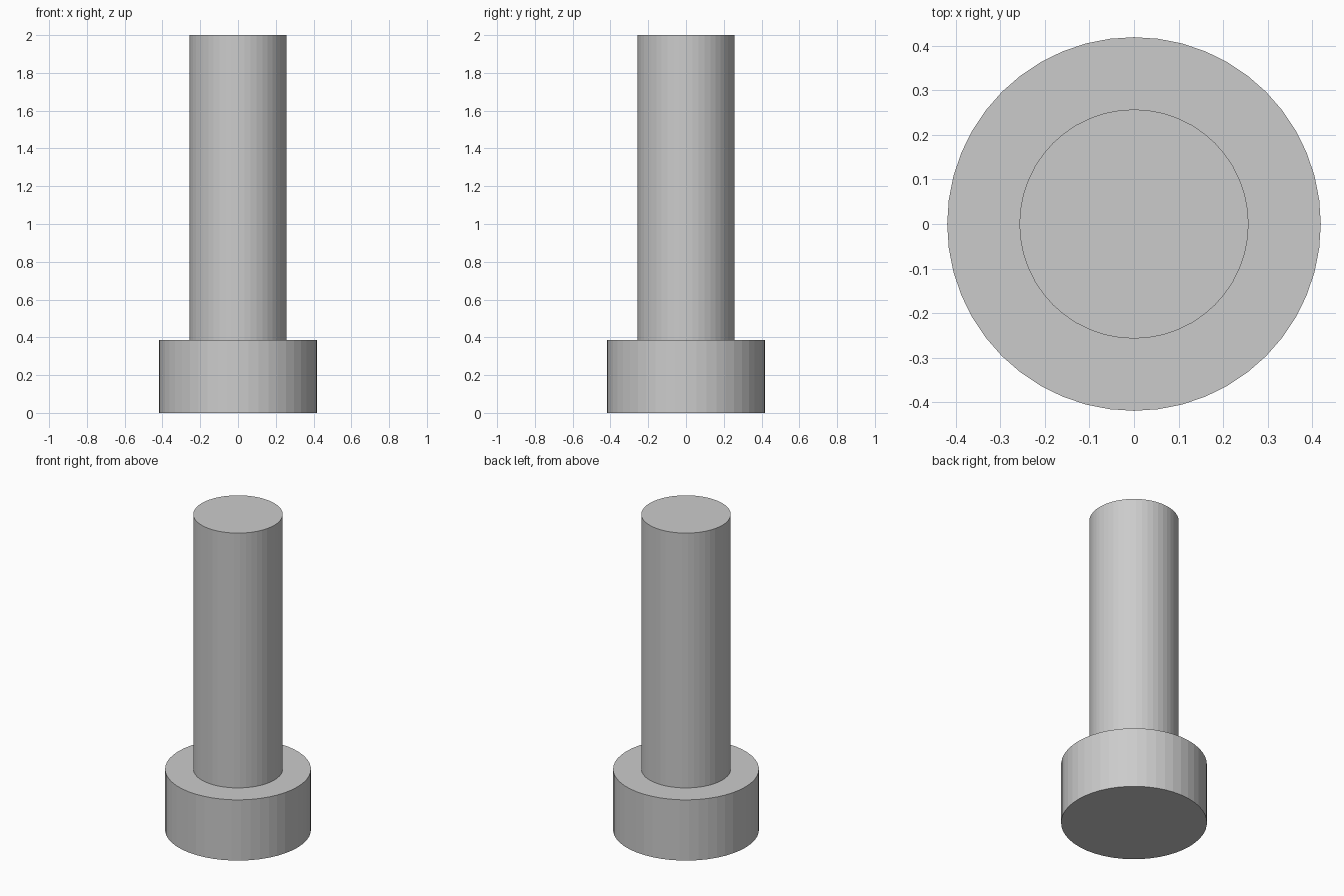
import bpy

if "Cube" in bpy.data.objects:
    bpy.data.objects.remove(bpy.data.objects["Cube"])

SIDES = 48


def cylinder(name, radius, z0, z1):
    bpy.ops.mesh.primitive_cylinder_add(
        vertices=SIDES, radius=radius, depth=z1 - z0,
        location=(0, 0, (z0 + z1) / 2))
    bpy.context.object.name = name


# Wide round head at the bottom
cylinder("head", 0.419, 0, 0.385)

# Narrow shank standing on the head
cylinder("shank", 0.257, 0.385, 2)
